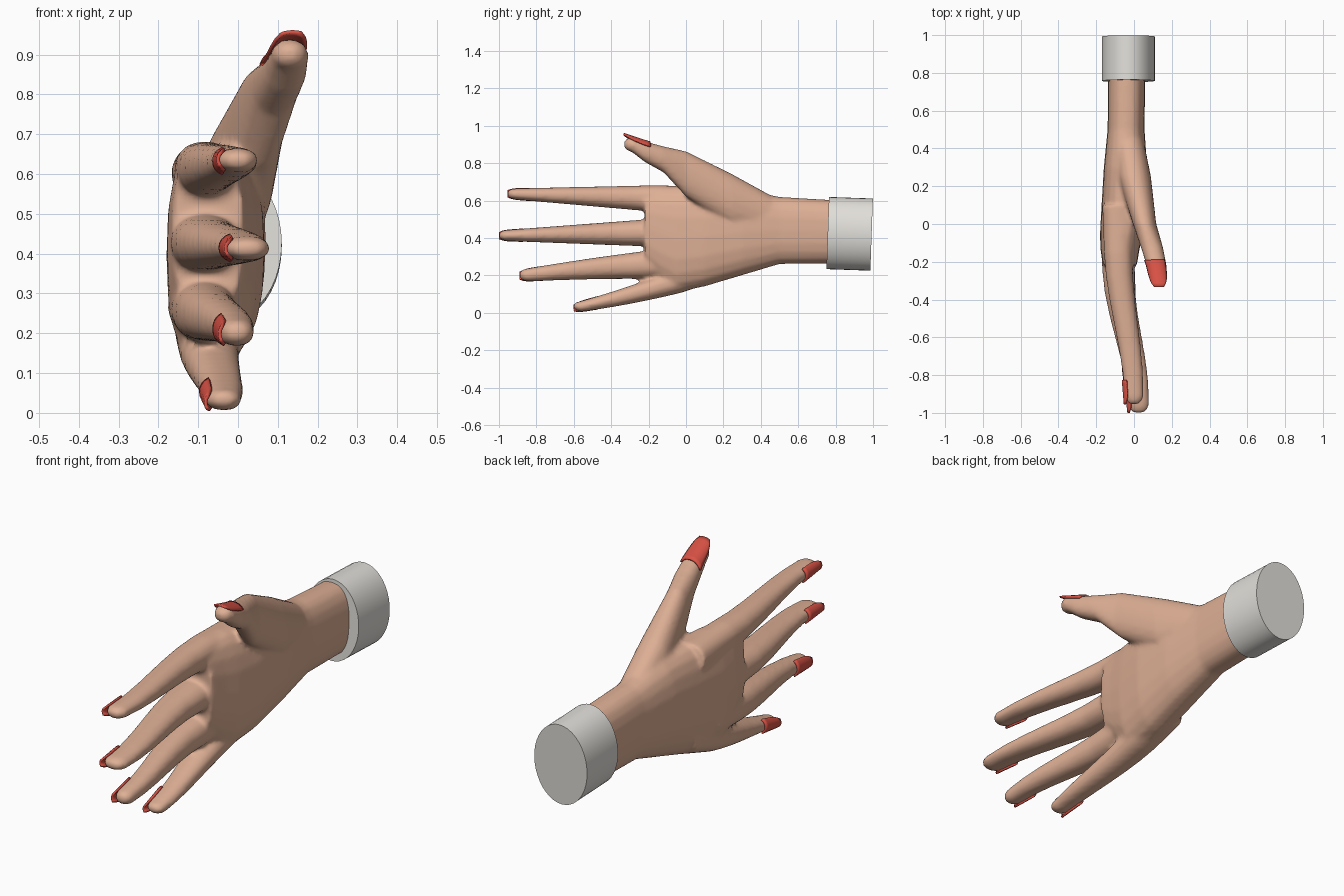
import bpy, bmesh, math
from mathutils import Matrix

if "Cube" in bpy.data.objects:
    bpy.data.objects.remove(bpy.data.objects["Cube"])


def material(name, rgb):
    m = bpy.data.materials.new(name)
    m.diffuse_color = (*rgb, 1)
    m.use_nodes = True
    m.node_tree.nodes["Principled BSDF"].inputs["Base Color"].default_value = m.diffuse_color
    return m


SKIN = material("skin", (0.73, 0.43, 0.30))
RED = material("nail red", (0.70, 0.085, 0.06))
WHITE = material("cuff white", (0.76, 0.74, 0.70))


def make_object(name, bm, mat):
    bmesh.ops.recalc_face_normals(bm, faces=bm.faces)
    for f in bm.faces:
        f.smooth = True
    me = bpy.data.meshes.new(name)
    bm.to_mesh(me)
    bm.free()
    me.materials.append(mat)
    ob = bpy.data.objects.new(name, me)
    bpy.context.collection.objects.link(ob)
    return ob


def lerp(a, b, t):
    return a + (b - a) * t


def point(section, angle, power=1.0, grow=0.0):
    """Point on a rounded section: y, centre x, centre z, half width, half height."""
    y, x, z, rx, rz = section
    c, s = math.cos(angle), math.sin(angle)
    c = math.copysign(abs(c) ** power, c)
    s = math.copysign(abs(s) ** power, s)
    return (x + c * (rx + grow), y, z + s * (rz + grow))


def loft(bm, sections, power=0.9, seg=20):
    rings = [[bm.verts.new(point(s, 2 * math.pi * i / seg, power)) for i in range(seg)]
             for s in sections]
    for a, b in zip(rings, rings[1:]):
        for i in range(seg):
            j = (i + 1) % seg
            bm.faces.new((a[i], a[j], b[j], b[i]))
    bm.faces.new(rings[0])
    bm.faces.new(rings[-1][::-1])


def rounded_tip(sections):
    """Add two shrinking sections that round off the end of a digit."""
    y, x, z, rx, rz = sections[-1]
    return sections + [(y - 0.025, x, z, rx * 0.8, rz * 0.8),
                       (y - 0.04, x, z, rx * 0.45, rz * 0.45)]


def finger(y, x, z, rx, rz, sag=0.0, steps=8):
    """Tapering finger; each argument is a (base, end) pair, bending in x past the knuckle."""
    out = []
    for i in range(steps + 1):
        t = i / steps
        u = max(0, (t - 0.25) / 0.75)
        out.append((lerp(*y, t), lerp(*x, u * u * (3 - 2 * u)),
                    lerp(*z, t) - sag * 4 * t * (1 - t), lerp(*rx, t), lerp(*rz, u)))
    return out


def section_at(sections, y):
    """Interpolated or extrapolated section at y."""
    for a, b in zip(sections, sections[1:]):
        if y >= b[0]:
            break
    t = (y - a[0]) / (b[0] - a[0])
    return [lerp(p, q, t) for p, q in zip(a, b)]


fingers = {
    "index": finger((.1, -.915), (-.083, 0), (.602, .635), (.085, .05), (.072, .03)),
    "middle": finger((0, -.96), (-.083, .024), (.431, .413), (.096, .056), (.071, .03)),
    "ring": finger((0, -.85), (-.085, -.003), (.267, .202), (.092, .044), (.075, .035), -.007),
    "little": finger((.15, -.56), (-.074, -.036), (.235, .034), (.09, .046), (.069, .029), .013),
}
thumb = [(.45, -.03, .515, .08, .115), (.25, .002, .595, .088, .145), (0, .056, .742, .062, .122),
         (-.12, .094, .82, .059, .07), (-.22, .12, .861, .053, .056), (-.29, .131, .9, .047, .04)]
palm = [(.92, -.037, .43, .098, .165), (.5, -.042, .44, .098, .18), (.3, -.045, .43, .115, .23),
        (.1, -.053, .405, .119, .265), (-.05, -.067, .395, .113, .285),
        (-.13, -.074, .418, .104, .258), (-.22, -.075, .455, .09, .215)]
digits = {**fingers, "thumb": thumb}

# Hand: palm and digits fused into one smooth skin
bm = bmesh.new()
loft(bm, palm, power=0.8)
for sections in digits.values():
    loft(bm, rounded_tip(sections))
hand = make_object("hand", bm, SKIN)
fuse = hand.modifiers.new("fuse", 'REMESH')
fuse.mode = 'VOXEL'
fuse.voxel_size = 0.011
fuse.use_smooth_shade = True
soften = hand.modifiers.new("soften", 'SMOOTH')
soften.factor = 0.5
soften.iterations = 6


# Nails: curved plates that follow the digit ends
def nail(name, y0, y1, facing, spread, rows=7, cols=8):
    bm = bmesh.new()
    grid = []
    for r in range(rows + 1):
        t = r / rows
        width = spread * math.sqrt(1 - 0.75 * max(0, 2 * t - 1) ** 2)
        s = section_at(digits[name], lerp(y0, y1, t))
        grid.append([bm.verts.new(point(s, math.radians(facing + width * (2 * c / cols - 1)),
                                        0.9, 0.003)) for c in range(cols + 1)])
    for a, b in zip(grid, grid[1:]):
        for c in range(cols):
            bm.faces.new((a[c], a[c + 1], b[c + 1], b[c]))
    solid = make_object(name + "_nail", bm, RED).modifiers.new("thickness", 'SOLIDIFY')
    solid.thickness = 0.009
    solid.offset = 0


for name, sections in fingers.items():
    end = sections[-1][0]
    nail(name, end + 0.09, end - 0.04, 180, 55)
nail("thumb", -.19, -.333, 97, 62)

# Cuff: slightly tilted oval band, closed at the back
bm = bmesh.new()
bmesh.ops.create_cone(bm, cap_ends=True, segments=40, radius1=1, radius2=1, depth=0.235,
                      matrix=Matrix.Rotation(math.pi / 2, 4, 'X'))
bmesh.ops.transform(bm, verts=bm.verts, matrix=Matrix.Translation((-.03, .875, .422))
                    @ Matrix.Rotation(-.035, 4, 'X') @ Matrix.Diagonal((.14, 1, .193, 1)))
cuff = make_object("cuff", bm, WHITE)
bpy.context.view_layer.objects.active = cuff
cuff.select_set(True)
bpy.ops.object.shade_smooth_by_angle(angle=math.radians(40))
